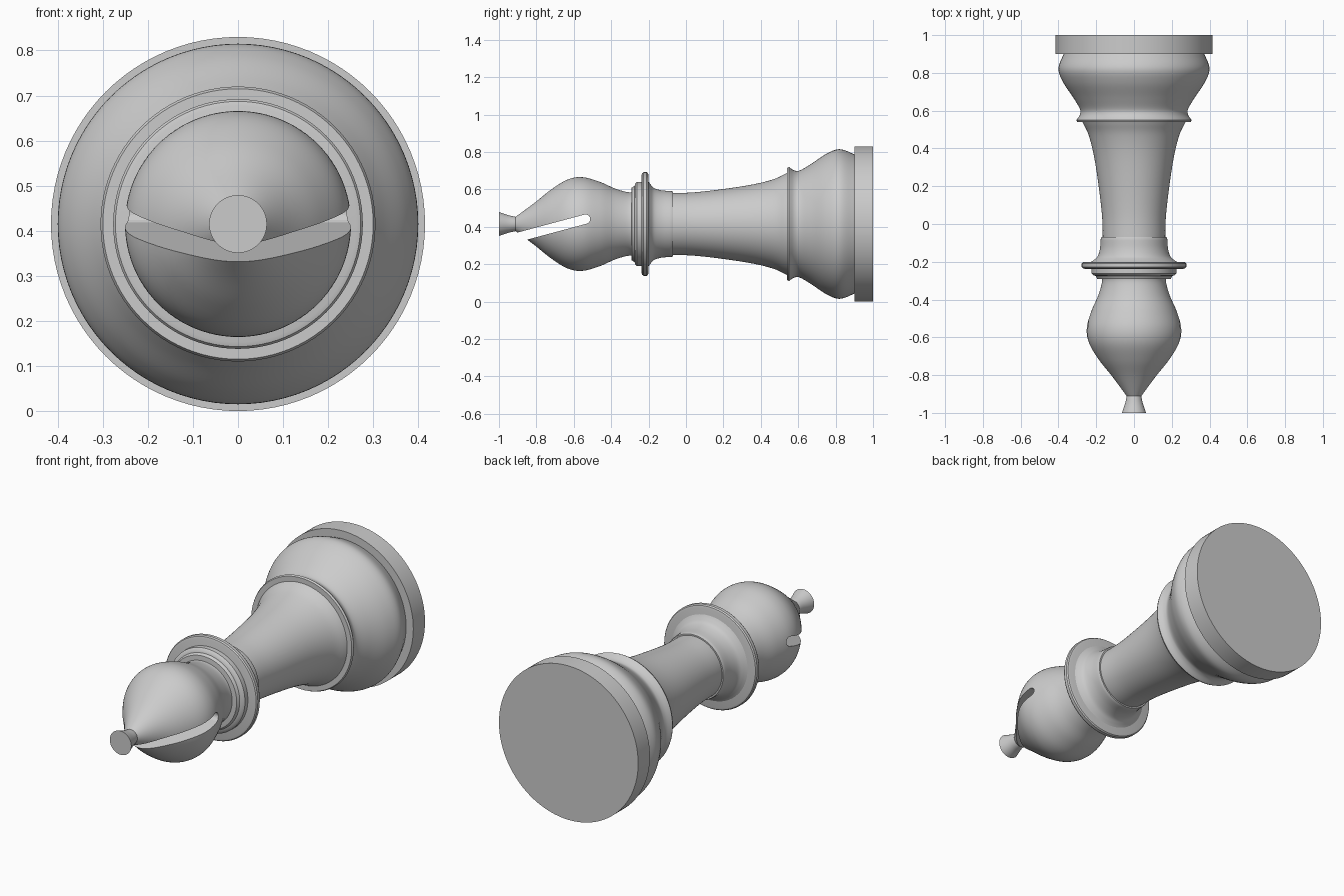
import bpy, bmesh
from math import sin, cos, pi, radians
from mathutils import Vector

cube = bpy.data.objects.get("Cube")
if cube:
    bpy.data.objects.remove(cube, do_unlink=True)

AXIS_Z = 0.415
SEGMENTS = 96


def smooth_path(points, steps=6):
    """Catmull-Rom curve through the (y, radius) points."""
    pts = [Vector(p) for p in points]
    pts = [2 * pts[0] - pts[1]] + pts + [2 * pts[-1] - pts[-2]]
    path = []
    for a, b, c, d in zip(pts, pts[1:], pts[2:], pts[3:]):
        for i in range(steps):
            t = i / steps
            path.append(0.5 * (2 * b + (c - a) * t + (2 * a - 5 * b + 4 * c - d) * t ** 2
                               + (3 * b - a - 3 * c + d) * t ** 3))
    return path + [pts[-2]]


def finish(name, bm):
    bmesh.ops.recalc_face_normals(bm, faces=bm.faces)
    mesh = bpy.data.meshes.new(name)
    bm.to_mesh(mesh)
    bm.free()
    obj = bpy.data.objects.new(name, mesh)
    bpy.context.collection.objects.link(obj)
    return obj


def activate(obj):
    bpy.ops.object.select_all(action='DESELECT')
    obj.select_set(True)
    bpy.context.view_layer.objects.active = obj


def shade(obj):
    activate(obj)
    bpy.ops.object.shade_smooth_by_angle(angle=radians(35))


def lathe(name, profile):
    """Closed solid turned around the lying axis (parallel to y)."""
    bm = bmesh.new()
    rings = []
    for y, r in profile:
        angles = [2 * pi * i / SEGMENTS for i in range(SEGMENTS)]
        rings.append([bm.verts.new((r * cos(a), y, AXIS_Z + r * sin(a))) for a in angles])
    for low, high in zip(rings, rings[1:]):
        for i in range(SEGMENTS):
            j = (i + 1) % SEGMENTS
            bm.faces.new((low[i], low[j], high[j], high[i]))
    bm.faces.new(rings[0])
    bm.faces.new(rings[-1])
    obj = finish(name, bm)
    shade(obj)
    return obj


# Base disc and bulging foot
lathe("base", [(1, 0.415), (0.9, 0.415)])
lathe("foot", smooth_path([(0.91, 0.365), (0.89, 0.377), (0.82, 0.4), (0.75, 0.375),
                           (0.67, 0.322), (0.61, 0.287), (0.58, 0.286), (0.55, 0.305)])
      + [(0.54, 0.3), (0.54, 0.27)])

# Tapered shaft
lathe("shaft", smooth_path([(0.56, 0.283), (0.53, 0.268), (0.47, 0.24), (0.36, 0.212),
                            (0.2, 0.187), (0.04, 0.169), (-0.09, 0.165)]))

# Flared collar with its rings
lathe("collar_flare", [(-0.07, 0.16), (-0.07, 0.173)]
      + smooth_path([(-0.078, 0.176), (-0.13, 0.18), (-0.17, 0.192), (-0.19, 0.212), (-0.205, 0.235)]))
lathe("collar_disc", [(-0.2, 0.262), (-0.203, 0.272), (-0.21, 0.277), (-0.227, 0.277),
                      (-0.234, 0.272), (-0.237, 0.262)])
lathe("collar_ring", [(-0.23, 0.225), (-0.262, 0.225), (-0.272, 0.215), (-0.275, 0.203),
                      (-0.29, 0.195), (-0.293, 0.16)])

# Head
head = lathe("head", smooth_path([(-0.27, 0.173), (-0.31, 0.17), (-0.38, 0.19), (-0.46, 0.225),
                                  (-0.55, 0.25), (-0.63, 0.239), (-0.72, 0.185),
                                  (-0.81, 0.113), (-0.92, 0.032)]))

# Slanted slot with a rounded end, cut through the head
half, length, tilt = 0.025, 0.6, radians(15)
outline = [(-length, half), (-length, -half)]
outline += [(half * cos(a), half * sin(a)) for a in (radians(d) for d in range(-90, 91, 15))]
bm = bmesh.new()
sides = [[bm.verts.new((x, -0.537 + u * cos(tilt) - v * sin(tilt),
                        0.441 + u * sin(tilt) + v * cos(tilt))) for u, v in outline]
         for x in (-0.4, 0.4)]
for i in range(len(outline)):
    j = (i + 1) % len(outline)
    bm.faces.new((sides[0][i], sides[0][j], sides[1][j], sides[1][i]))
for side in sides:
    bm.faces.new(side)
cutter = finish("slot_cutter", bm)
cutter.hide_render = True

cut = head.modifiers.new("slot", 'BOOLEAN')
cut.operation = 'DIFFERENCE'
cut.solver = 'EXACT'
cut.object = cutter
activate(head)
bpy.ops.object.modifier_apply(modifier=cut.name)
bpy.data.objects.remove(cutter, do_unlink=True)
shade(head)

# Finial at the tip
lathe("finial", smooth_path([(-0.89, 0.03), (-0.91, 0.038), (-0.95, 0.047), (-1, 0.064)], 4))
